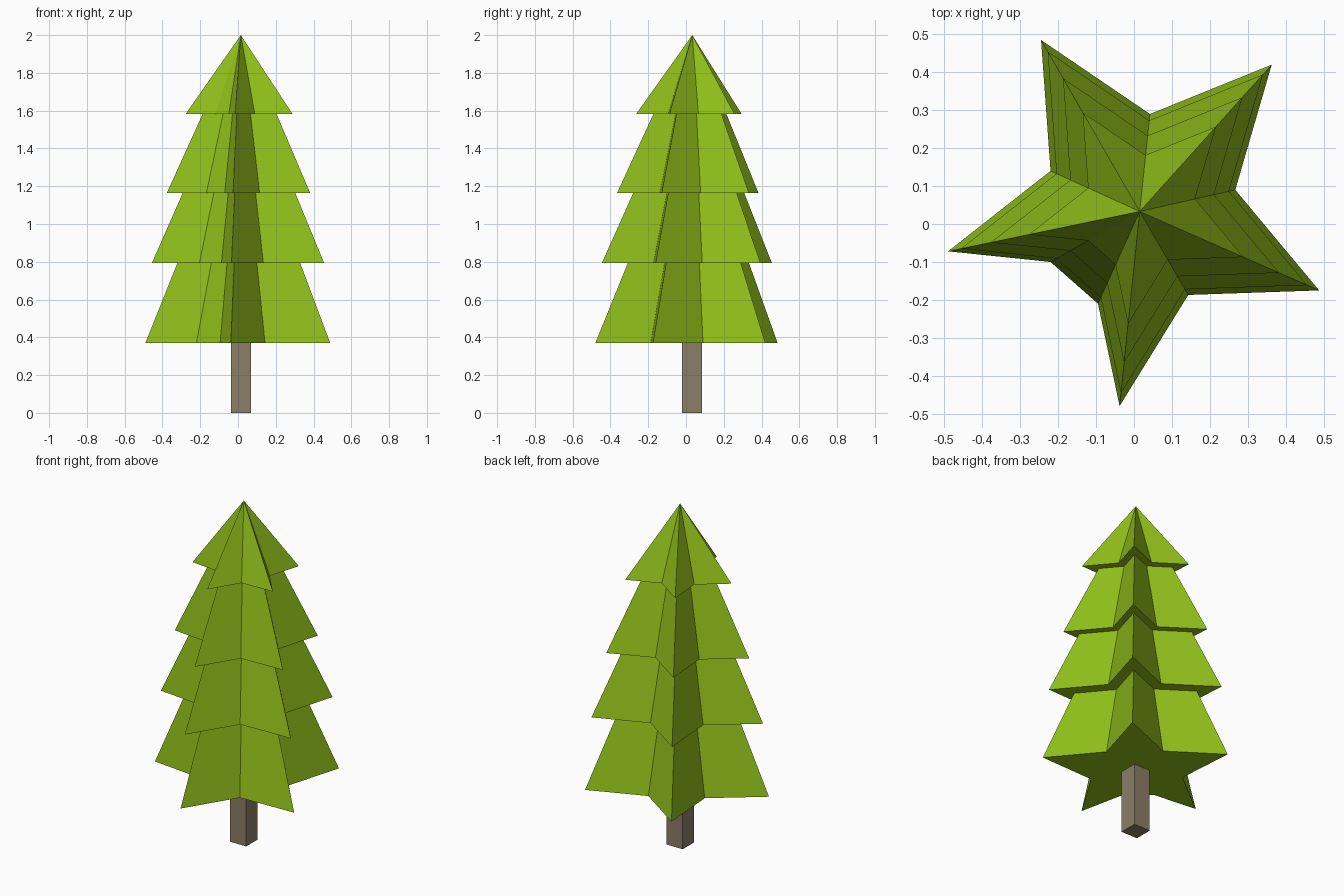
import bpy, bmesh

if "Cube" in bpy.data.objects:
    bpy.data.objects.remove(bpy.data.objects["Cube"])

CX, CY = 0.015, 0.033  # trunk axis, slightly off the centre of the bounds

# Star-shaped outline of the lowest tier, counter-clockwise
STAR = [(0.363, 0.42), (0.042, 0.29), (-0.245, 0.485), (-0.22, 0.14),
        (-0.49, -0.072), (-0.22, -0.10), (-0.095, -0.21), (-0.038, -0.48),
        (0.143, -0.187), (0.488, -0.175), (0.267, 0.09)]

# (height, outline scale): each tier narrows, then steps out at the next
LEVELS = [(0.37, 1.0), (0.793, 0.665), (0.793, 0.933), (1.163, 0.61),
          (1.163, 0.777), (1.583, 0.40), (1.583, 0.578)]


def material(name, color):
    mat = bpy.data.materials.new(name)
    mat.diffuse_color = (*color, 1)
    mat.use_nodes = True
    mat.node_tree.nodes["Principled BSDF"].inputs["Base Color"].default_value = mat.diffuse_color
    return mat


def finish(name, bm, mat):
    bmesh.ops.recalc_face_normals(bm, faces=bm.faces)
    mesh = bpy.data.meshes.new(name)
    bm.to_mesh(mesh)
    bm.free()
    mesh.materials.append(mat)
    obj = bpy.data.objects.new(name, mesh)
    bpy.context.collection.objects.link(obj)


# Foliage: scaled star rings bridged upward and closed at the tip
bm = bmesh.new()
rings = [[bm.verts.new((CX + (x - CX) * s, CY + (y - CY) * s, z)) for x, y in STAR]
         for z, s in LEVELS]
n = len(STAR)
bm.faces.new(rings[0][::-1])
for low, high in zip(rings, rings[1:]):
    for i in range(n):
        j = (i + 1) % n
        bm.faces.new((low[i], low[j], high[j], high[i]))
tip = bm.verts.new((CX, CY, 2.0))
for i in range(n):
    bm.faces.new((rings[-1][i], rings[-1][(i + 1) % n], tip))
finish("foliage", bm, material("leaf_green", (0.28, 0.52, 0.01)))

# Trunk: square post up to the underside of the foliage
bm = bmesh.new()
bmesh.ops.create_cube(bm, size=1)
bmesh.ops.scale(bm, vec=(0.106, 0.106, 0.37), verts=bm.verts)
bmesh.ops.translate(bm, vec=(CX, CY - 0.001, 0.185), verts=bm.verts)
finish("trunk", bm, material("bark", (0.26, 0.21, 0.14)))
